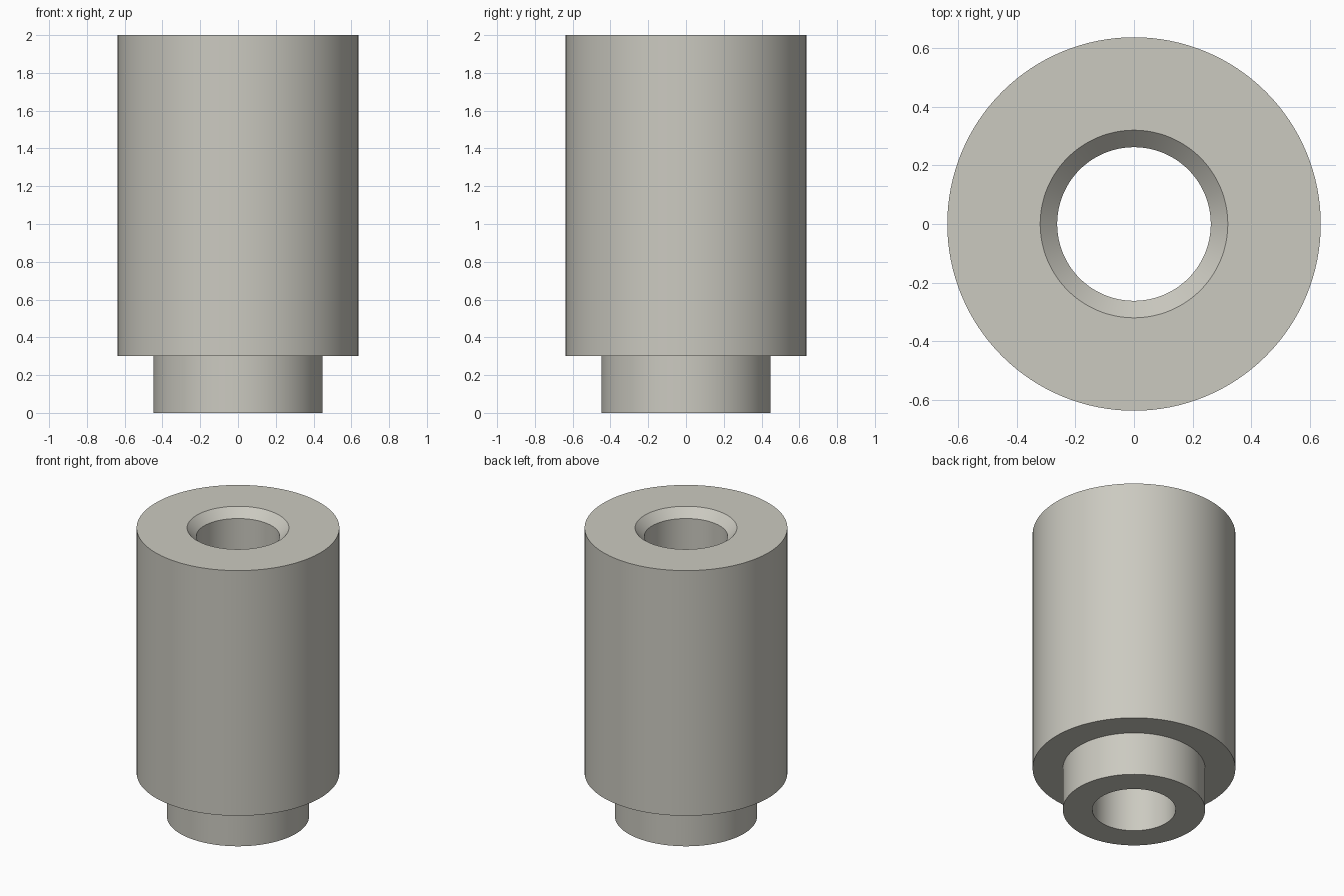
import bpy
import bmesh
import math
from mathutils import Vector

cube = bpy.data.objects.get("Cube")
if cube:
    bpy.data.objects.remove(cube, do_unlink=True)

SEGMENTS = 128

# Warm grey metal
metal = bpy.data.materials.new("warm_grey")
color = (0.60, 0.59, 0.53, 1.0)
metal.use_nodes = True
metal.diffuse_color = color
metal.node_tree.nodes["Principled BSDF"].inputs["Base Color"].default_value = color


def lathe(name, profile, material):
    """Spin a closed (radius, height) profile around the z axis."""
    bm = bmesh.new()
    verts = [bm.verts.new((r, 0, z)) for r, z in profile]
    edges = [bm.edges.new((v, verts[(i + 1) % len(verts)]))
             for i, v in enumerate(verts)]
    bmesh.ops.spin(bm, geom=verts + edges, cent=Vector(), axis=(0, 0, 1),
                   angle=math.tau, steps=SEGMENTS, use_merge=True)
    bmesh.ops.remove_doubles(bm, verts=bm.verts, dist=1e-5)
    bmesh.ops.recalc_face_normals(bm, faces=bm.faces)
    mesh = bpy.data.meshes.new(name)
    bm.to_mesh(mesh)
    bm.free()
    mesh.materials.append(material)
    obj = bpy.data.objects.new(name, mesh)
    bpy.context.collection.objects.link(obj)
    return obj


# Stepped bushing: narrow spigot, wide body, through bore with chamfered mouth
bushing = lathe("stepped_bushing", [
    (0.262, 0.0), (0.447, 0.0),      # spigot end
    (0.447, 0.30), (0.637, 0.30),    # shoulder
    (0.637, 2.0), (0.32, 2.0),       # top face
    (0.262, 1.942),                  # bore chamfer
], metal)

bpy.ops.object.select_all(action='DESELECT')
bushing.select_set(True)
bpy.context.view_layer.objects.active = bushing
bpy.ops.object.shade_smooth_by_angle(angle=math.radians(30))
